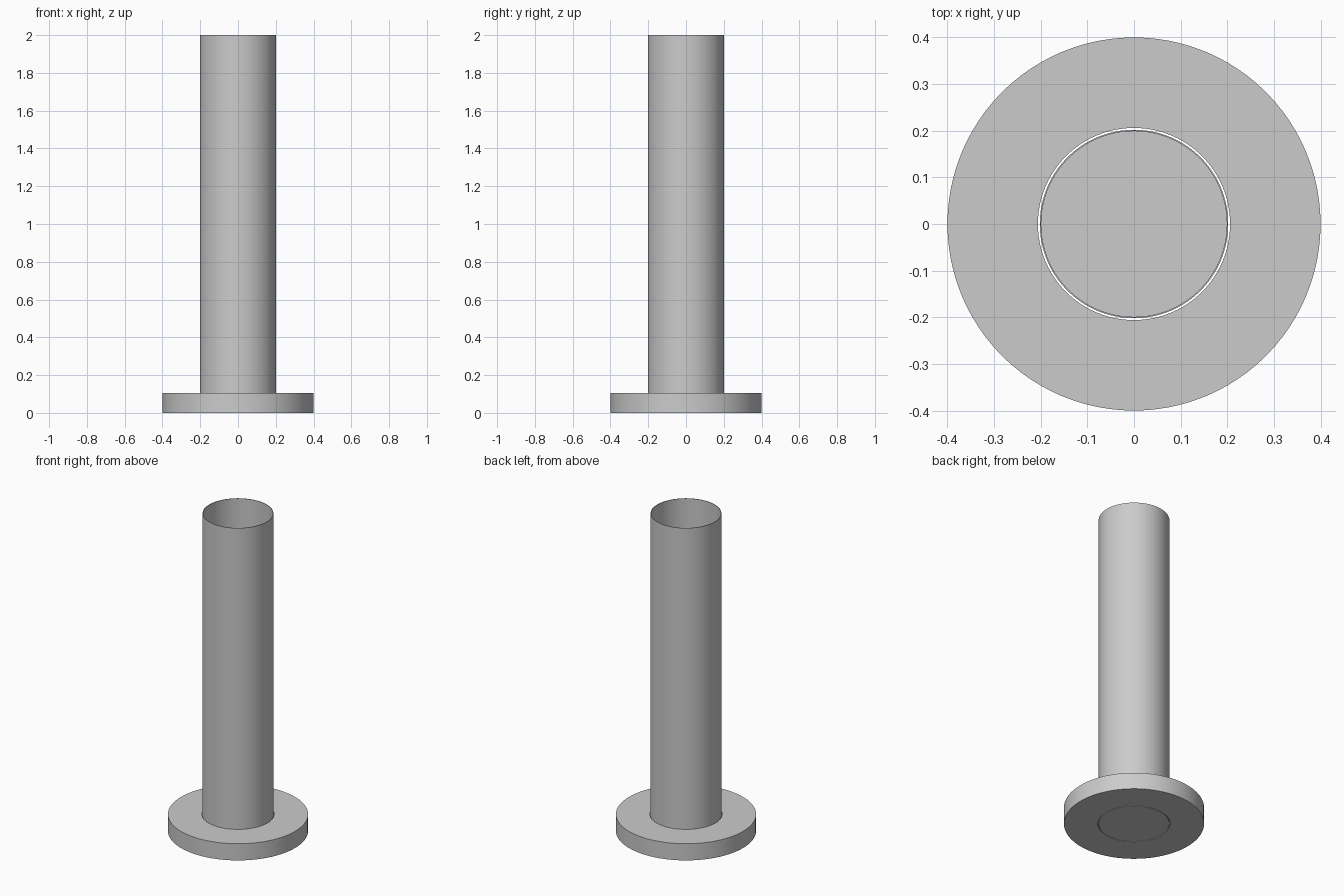
import bpy
import bmesh
import math
from mathutils import Matrix

cube = bpy.data.objects.get("Cube")
if cube:
    bpy.data.objects.remove(cube)

grey = bpy.data.materials.new("light grey")
grey.use_nodes = True
colour = (0.6, 0.6, 0.6, 1)
grey.diffuse_color = colour
grey.node_tree.nodes["Principled BSDF"].inputs["Base Color"].default_value = colour


def lathe(name, profile, segments=96, closed=True):
    """Spin a profile of (radius, height) points around the z axis."""
    bm = bmesh.new()
    verts = [bm.verts.new((r, 0, z)) for r, z in profile]
    edges = [bm.edges.new(pair) for pair in zip(verts, verts[1:])]
    if closed:
        edges.append(bm.edges.new((verts[-1], verts[0])))
    bmesh.ops.spin(bm, geom=verts + edges, cent=(0, 0, 0), axis=(0, 0, 1),
                   angle=math.tau, steps=segments, use_duplicate=False)
    bmesh.ops.remove_doubles(bm, verts=bm.verts, dist=0.0002)
    bmesh.ops.recalc_face_normals(bm, faces=bm.faces)
    mesh = bpy.data.meshes.new(name)
    bm.to_mesh(mesh)
    bm.free()
    mesh.materials.append(grey)
    obj = bpy.data.objects.new(name, mesh)
    bpy.context.collection.objects.link(obj)
    bpy.ops.object.select_all(action="DESELECT")
    obj.select_set(True)
    bpy.context.view_layer.objects.active = obj
    bpy.ops.object.shade_smooth_by_angle(angle=math.radians(35))
    return obj


# Flange ring with a clearance hole around the tube
lathe("base_flange", [(0.206, 0), (0.4, 0), (0.4, 0.105), (0.206, 0.105)])

# Thin-walled tube, open at the top and closed by a thin floor
lathe("tube", [(0, 0), (0.202, 0), (0.202, 2), (0.199, 2), (0.199, 0.003), (0, 0.003)],
      closed=False)
